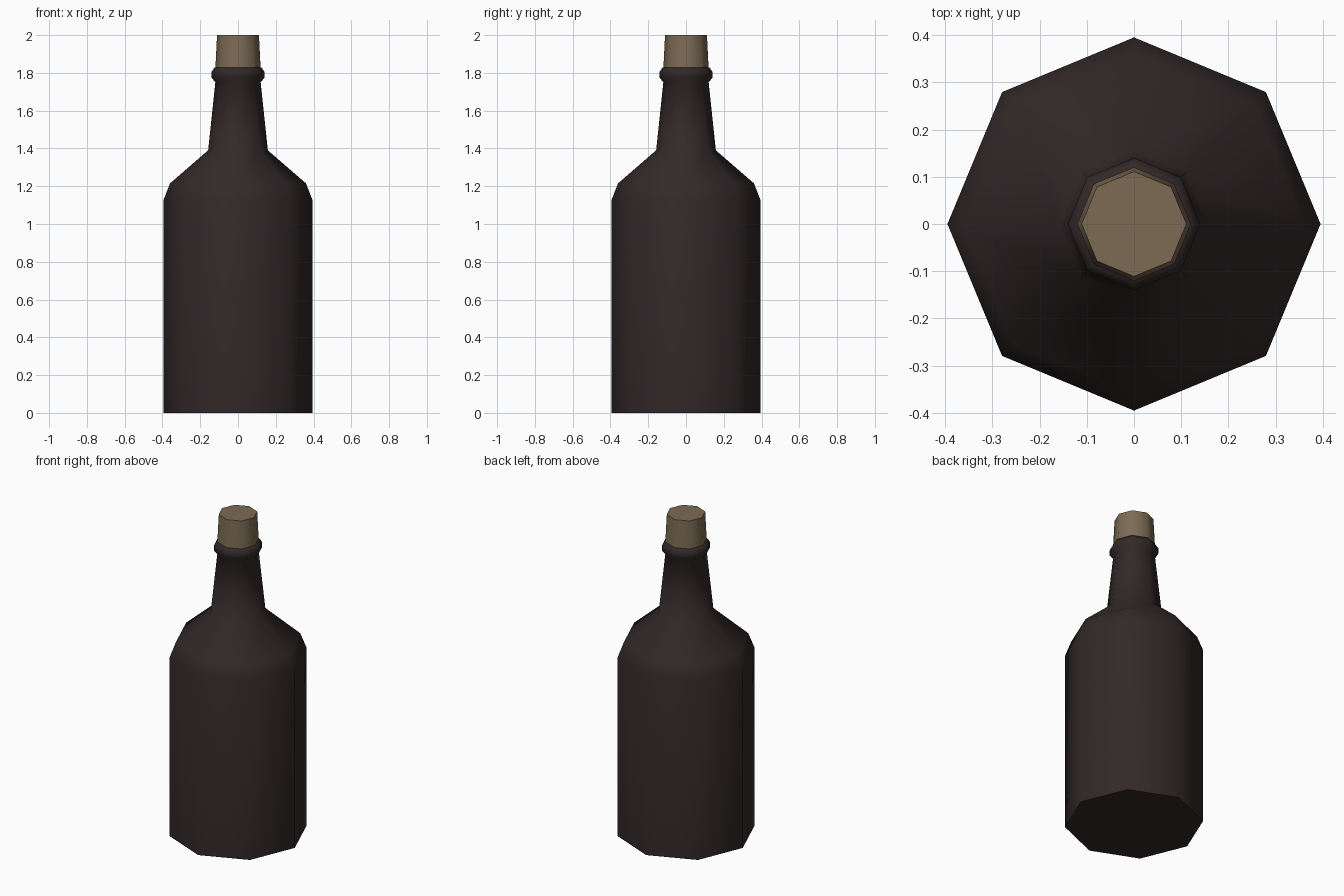
import bpy, bmesh, math

if "Cube" in bpy.data.objects:
    bpy.data.objects.remove(bpy.data.objects["Cube"])

SIDES = 8


def material(name, colour):
    m = bpy.data.materials.new(name)
    m.diffuse_color = (*colour, 1)
    m.use_nodes = True
    m.node_tree.nodes["Principled BSDF"].inputs["Base Color"].default_value = m.diffuse_color
    return m


def lathe(name, profile, mat):
    """Revolve (radius, height) points into a closed eight-sided solid."""
    bm = bmesh.new()
    rings = [[bm.verts.new((r * math.cos(i * math.tau / SIDES),
                            r * math.sin(i * math.tau / SIDES), z))
              for i in range(SIDES)] for r, z in profile]
    for low, high in zip(rings, rings[1:]):
        for i in range(SIDES):
            j = (i + 1) % SIDES
            bm.faces.new((low[i], low[j], high[j], high[i]))
    bm.faces.new(rings[0][::-1])
    bm.faces.new(rings[-1])
    mesh = bpy.data.meshes.new(name)
    bm.to_mesh(mesh)
    bm.free()
    mesh.materials.append(mat)
    obj = bpy.data.objects.new(name, mesh)
    bpy.context.collection.objects.link(obj)
    bpy.context.view_layer.objects.active = obj
    bpy.ops.object.select_all(action='DESELECT')
    obj.select_set(True)
    bpy.ops.object.shade_smooth_by_angle(angle=math.radians(65))
    return obj


glass = material("dark brown glass", (0.032, 0.021, 0.021))
cork = material("cork", (0.205, 0.147, 0.09))

# Body, shoulder, neck and rolled lip
lathe("bottle", [(0.395, 0), (0.395, 1.125), (0.36, 1.215), (0.158, 1.39),
                 (0.12, 1.75), (0.14, 1.775), (0.14, 1.805), (0.125, 1.828)], glass)

# Tapered stopper
lathe("stopper", [(0.12, 1.82), (0.111, 2.0)], cork)
